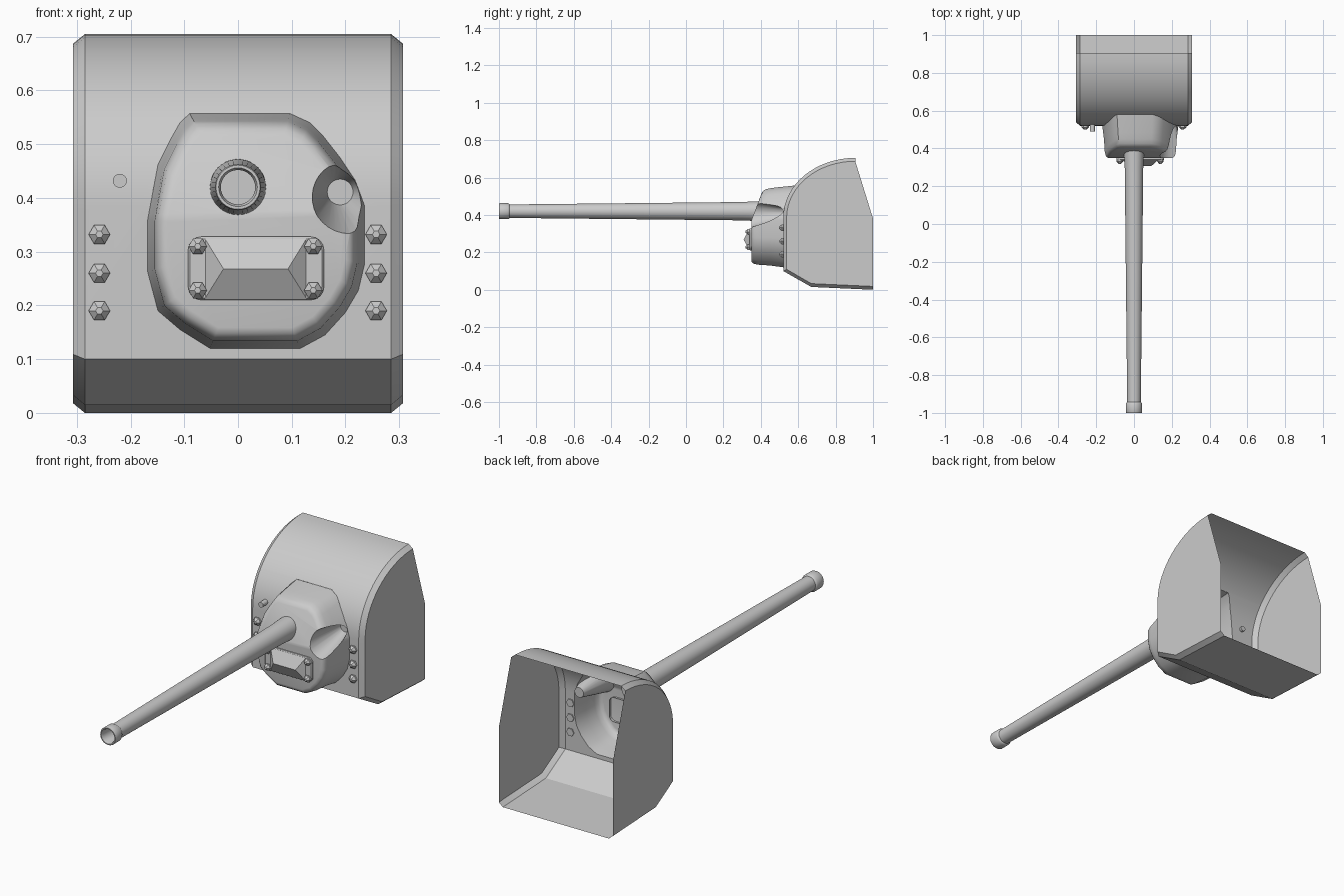
import bpy, bmesh, math
from mathutils import Vector, Matrix

if "Cube" in bpy.data.objects:
    bpy.data.objects.remove(bpy.data.objects["Cube"])

grey = bpy.data.materials.new("light_grey")
grey.diffuse_color = (0.6, 0.6, 0.6, 1)
grey.use_nodes = True
grey.node_tree.nodes["Principled BSDF"].inputs["Base Color"].default_value = grey.diffuse_color


def finish(name, bm, angle=35, normals=True):
    if normals:
        bmesh.ops.recalc_face_normals(bm, faces=bm.faces)
    me = bpy.data.meshes.new(name)
    bm.to_mesh(me)
    bm.free()
    me.materials.append(grey)
    ob = bpy.data.objects.new(name, me)
    bpy.context.collection.objects.link(ob)
    bpy.ops.object.select_all(action='DESELECT')
    ob.select_set(True)
    bpy.context.view_layer.objects.active = ob
    bpy.ops.object.shade_smooth_by_angle(angle=math.radians(angle))
    return ob


def loft(bm, rings, closed=True):
    vs = [[bm.verts.new(p) for p in r] for r in rings]
    n = len(vs[0])
    faces = []
    for a, b in zip(vs, vs[1:]):
        for i in range(n if closed else n - 1):
            j = (i + 1) % n
            faces.append(bm.faces.new((a[i], a[j], b[j], b[i])))
    return vs, faces


# Shield: floor, chin, flat front and elliptical roof, open at the back
def shield_profile(d):
    pts = [(1, d), (0.67, 0.015 + d), (0.52 + d, 0.10 + d * 0.5)]
    for i in range(17):
        t = math.pi / 2 * i / 16
        pts.append((0.905 - (0.385 - d) * math.cos(t), 0.385 + (0.32 - d) * math.sin(t)))
    pts.append((1, 0.38))
    return pts


# Mantlet outline, x and z
OUT = [(-.052, .12), (.116, .12), (.162, .145), (.2, .187), (.224, .228), (.235, .275),
       (.235, .387), (.218, .433), (.19, .475), (.157, .517), (.134, .54), (.097, .557),
       (-.09, .557), (-.108, .54), (-.125, .51), (-.149, .462), (-.168, .36),
       (-.168, .262), (-.149, .19), (-.108, .155)]
CX, CZ = 0.033, 0.335


def shield_y(z):
    return 0.52 if z < 0.385 else 0.905 - 0.385 * math.sqrt(1 - ((z - 0.385) / 0.32) ** 2)


bm = bmesh.new()
section = ((-0.307, 0.018), (-0.285, 0), (0.285, 0), (0.307, 0.018))
rings = []
for x, d in section:
    rings.append([(x, y, z) for y, z in shield_profile(d)[:-1]])
vs, faces = loft(bm, rings, closed=False)
for k in (0, 3):
    back = bm.verts.new((section[k][0], 1, 0.38))
    bm.faces.new(vs[k] + [back])
bmesh.ops.recalc_face_normals(bm, faces=bm.faces)
# opening behind the mantlet
inside = [f for f in faces if abs(f.calc_center_median().x) < 0.1 and f.calc_center_median().y < 0.85
          and f.calc_center_median().z > 0.09]
for i, p in enumerate(OUT):
    q = OUT[(i + 1) % len(OUT)]
    co, no = Vector((p[0], 0, p[1])), Vector((q[1] - p[1], 0, p[0] - q[0]))
    geom = set(inside)
    for f in inside:
        geom.update(f.edges)
        geom.update(f.verts)
    cut = bmesh.ops.bisect_plane(bm, geom=list(geom), plane_co=co, plane_no=no, dist=1e-6)
    cand = {g for g in cut['geom'] if isinstance(g, bmesh.types.BMFace)}
    inside = [f for f in cand if (f.calc_center_median() - co).dot(no) < 0]
bmesh.ops.delete(bm, geom=inside, context='FACES')
finish("shield", bm, 25, normals=False)

# Mantlet: rounded cap with a leaning upper front
bm = bmesh.new()
rings = []
for s, y in ((1, 0.8), (1, 0.52), (0.955, 0.45), (0.935, 0.385), (0.91, 0.362), (0.87, 0.352), (0.82, 0.349)):
    rings.append([(CX + (x - CX) * s, y, CZ + (z - CZ) * s) for x, z in OUT])
vs, faces = loft(bm, rings)
cap = bm.faces.new(vs[0])
bm.faces.new(vs[-1])
for f in faces[:len(OUT)] + [cap]:
    f.material_index = 1
bmesh.ops.bisect_plane(bm, geom=bm.verts[:] + bm.edges[:] + bm.faces[:],
                       plane_co=(0, 0, 0.37), plane_no=(0, 0, 1), dist=1e-5)
for v in bm.verts:
    if v.co.y < 0.5:
        v.co.y += max(0, v.co.z - 0.37) * 0.38 * (0.5 if v.co.y > 0.43 else 1)
    elif v.co.y < 0.6:
        v.co.y = shield_y(v.co.z)
mantlet = finish("mantlet", bm)
mantlet.data.materials.append(grey)

# Conical sight pocket
bm = bmesh.new()
rings = []
for y, x, z, r in ((0.55, 0.19, 0.411, 0.024), (0.28, 0.214, 0.403, 0.088)):
    rings.append([(x + r * math.cos(a), y, z + r * math.sin(a))
                  for a in [math.tau * i / 32 for i in range(32)]])
vs, faces = loft(bm, rings)
bm.faces.new(vs[0])
bm.faces.new(vs[1])
cutter = finish("pocket_cutter", bm)
cutter.hide_render = True
mod = mantlet.modifiers.new("pocket", 'BOOLEAN')
mod.operation = 'DIFFERENCE'
mod.solver = 'EXACT'
mod.object = cutter
bpy.context.view_layer.update()
ev = mantlet.evaluated_get(bpy.context.evaluated_depsgraph_get())
bm = bmesh.new()
bm.from_mesh(ev.to_mesh())
bmesh.ops.delete(bm, geom=[f for f in bm.faces if f.material_index == 1], context='FACES')
bpy.data.objects.remove(mantlet)
bpy.data.objects.remove(cutter)
finish("mantlet", bm, 35, normals=False)

# Gun barrel with muzzle ring and bore
bm = bmesh.new()
prof = [(0.032, -0.9), (0.032, -0.99), (0.036, -1), (0.041, -1), (0.043, -0.996), (0.043, -0.952),
        (0.040, -0.946), (0.036, -0.943), (0.049, 0.3), (0.052, 0.36), (0.053, 0.42)]
rings = [[(r * math.cos(math.tau * i / 32), y, 0.42 + r * math.sin(math.tau * i / 32))
          for i in range(32)] for r, y in prof]
vs, faces = loft(bm, rings)
bm.faces.new(vs[0])
bm.faces.new(vs[-1])
finish("barrel", bm)

# Cover plate with rounded corners
bm = bmesh.new()
corner = []
for k, (cx, cz) in enumerate(((0.135, 0.303), (-0.068, 0.303), (-0.068, 0.235), (0.135, 0.235))):
    for i in range(5):
        a = math.pi / 2 * (k + i / 4)
        corner.append((cx, cz, math.cos(a), math.sin(a)))
rings = [[(cx + c * r, y, cz + s * r) for cx, cz, c, s in corner]
         for r, y in ((0.025, 0.36), (0.025, 0.342), (0.021, 0.338))]
vs, faces = loft(bm, rings)
bm.faces.new(vs[-1])
finish("cover_plate", bm)

# Ridged hump on the cover
bm = bmesh.new()
base = [bm.verts.new((x, 0.339, z)) for x, z in ((-.062, .212), (.128, .212), (.128, .325), (-.062, .325))]
l, r = bm.verts.new((-0.027, 0.308, 0.268)), bm.verts.new((0.093, 0.308, 0.268))
for f in ((base[0], base[1], r, l), (base[1], base[2], r), (base[2], base[3], l, r), (base[3], base[0], l), base):
    bm.faces.new(f)
finish("cover_ridge", bm, 20)


# Studs: pointed hex bolts and a plain peg
def stud(name, x, z, y, r, steps, sides):
    bm = bmesh.new()
    rings = [[(x + r * k * math.cos(math.tau * i / sides), y - d, z + r * k * math.sin(math.tau * i / sides))
              for i in range(sides)] for k, d in steps]
    vs, _ = loft(bm, rings)
    bm.faces.new(vs[0])
    bm.faces.new(vs[-1])
    finish(name, bm, 20)


BOLT = ((1, -0.005), (1, 0.008), (0.35, 0.02))
for x in (-0.258, 0.257):
    for z in (0.19, 0.26, 0.332):
        stud("shield_bolt", x, z, 0.52, 0.02, BOLT, 6)
for x in (-0.075, 0.14):
    for z in (0.228, 0.31):
        stud("cover_bolt", x, z, 0.338, 0.017, BOLT, 6)
stud("peg", -0.22, 0.432, 0.525, 0.013, ((1, -0.01), (1, 0.036)), 16)
